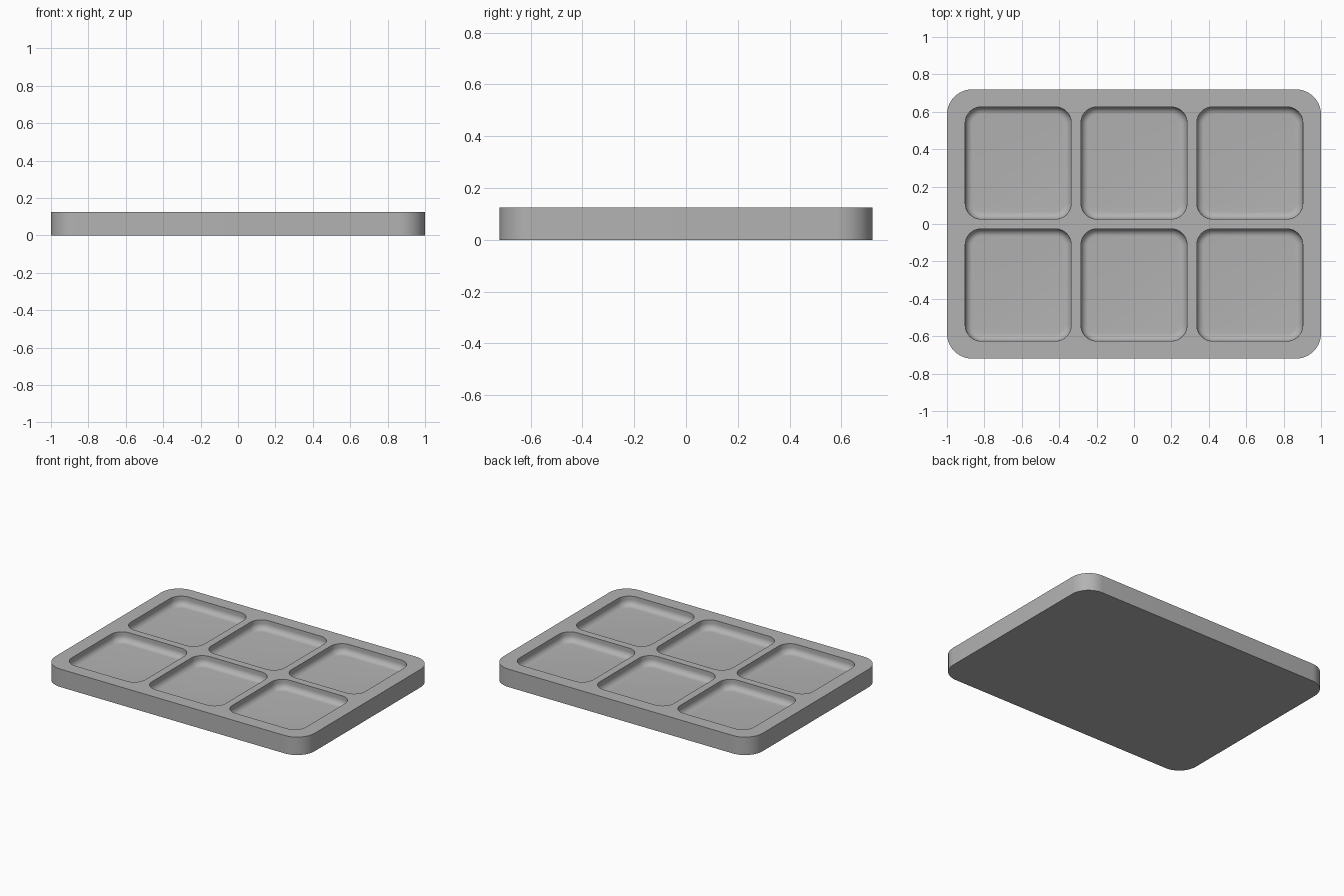
import bpy
import bmesh
from math import pi, cos, sin, radians

if "Cube" in bpy.data.objects:
    bpy.data.objects.remove(bpy.data.objects["Cube"], do_unlink=True)

WIDTH, DEPTH, HEIGHT = 2.0, 1.44, 0.125
CORNER = 0.135
POCKET_W, POCKET_D, POCKET_CORNER = 0.567, 0.6, 0.085
FLOOR_Z, FILLET = 0.06, 0.04
PITCH_X, PITCH_Y = 0.619, 0.326

grey = bpy.data.materials.new("Plain grey")
grey.use_nodes = True
colour = (0.45, 0.45, 0.45, 1)
grey.diffuse_color = colour
grey.node_tree.nodes["Principled BSDF"].inputs["Base Color"].default_value = colour


def rounded_ring(bm, cx, cy, w, d, r, z, steps=10):
    """One closed ring of vertices around a rounded rectangle."""
    ring = []
    for quarter, (sx, sy) in enumerate([(1, 1), (-1, 1), (-1, -1), (1, -1)]):
        for i in range(steps + 1):
            a = (quarter + i / steps) * pi / 2
            ring.append(bm.verts.new((cx + sx * (w / 2 - r) + r * cos(a),
                                      cy + sy * (d / 2 - r) + r * sin(a), z)))
    return ring


def loft(bm, rings):
    """Closed solid through rings listed from bottom to top."""
    bm.faces.new(rings[0][::-1])
    bm.faces.new(rings[-1])
    for low, high in zip(rings, rings[1:]):
        for i in range(len(low)):
            j = (i + 1) % len(low)
            bm.faces.new((low[i], low[j], high[j], high[i]))


def make_object(name, bm):
    mesh = bpy.data.meshes.new(name)
    bm.to_mesh(mesh)
    bm.free()
    mesh.materials.append(grey)
    obj = bpy.data.objects.new(name, mesh)
    bpy.context.collection.objects.link(obj)
    return obj


# Tray slab with rounded corners
bm = bmesh.new()
loft(bm, [rounded_ring(bm, 0, 0, WIDTH, DEPTH, CORNER, z) for z in (0, HEIGHT)])
tray = make_object("tray", bm)

# Six pocket cutters with filleted floors
bm = bmesh.new()
for column in (-1, 0, 1):
    for row in (-1, 1):
        rings = []
        for i in range(9):
            a = i / 8 * pi / 2
            inset = FILLET * (1 - sin(a))
            rings.append(rounded_ring(bm, column * PITCH_X, row * PITCH_Y,
                                      POCKET_W - 2 * inset, POCKET_D - 2 * inset,
                                      POCKET_CORNER - inset,
                                      FLOOR_Z + FILLET * (1 - cos(a))))
        rings.append(rounded_ring(bm, column * PITCH_X, row * PITCH_Y, POCKET_W,
                                  POCKET_D, POCKET_CORNER, HEIGHT + 0.05))
        loft(bm, rings)
cutter = make_object("pocket_cutter", bm)
cutter.hide_render = True

# Sink the pockets into the slab
cut = tray.modifiers.new("Pockets", "BOOLEAN")
cut.operation = "DIFFERENCE"
cut.solver = "EXACT"
cut.object = cutter
bpy.ops.object.select_all(action="DESELECT")
tray.select_set(True)
bpy.context.view_layer.objects.active = tray
bpy.ops.object.modifier_apply(modifier=cut.name)
bpy.data.objects.remove(cutter, do_unlink=True)
bpy.ops.object.shade_smooth_by_angle(angle=radians(30))
